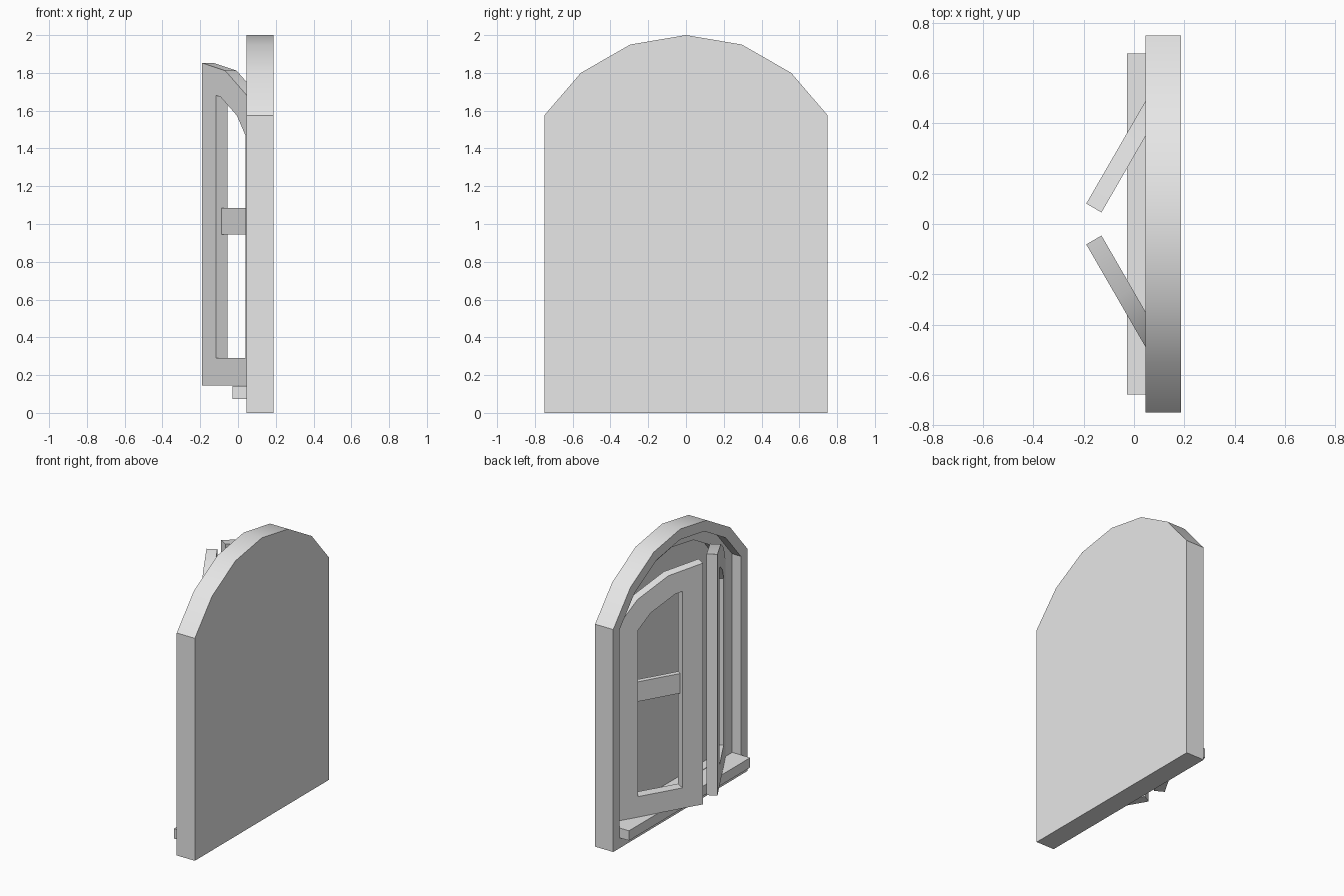
import bpy, bmesh
from math import radians
from mathutils import Vector

cube = bpy.data.objects.get("Cube")
if cube:
    bpy.data.objects.remove(cube, do_unlink=True)

grey = bpy.data.materials.new("plain grey")
grey.use_nodes = True
grey.diffuse_color = (0.8, 0.8, 0.8, 1)
grey.node_tree.nodes["Principled BSDF"].inputs["Base Color"].default_value = (0.8, 0.8, 0.8, 1)

FRONT, STEP, FLOOR, BACK = 0.045, 0.1125, 0.18, 0.187   # depths along x
LIP, REBATE = 0.0725, 0.145                             # insets from the outline
THICK, BORDER = 0.07, 0.145                             # shutter sizes


def inset(points, d):
    """Mitred inward offset of a counter-clockwise convex outline."""
    result = []
    for i, p in enumerate(points):
        a = (p - points[i - 1]).normalized()
        b = (points[(i + 1) % len(points)] - p).normalized()
        na, nb = Vector((-a.y, a.x)), Vector((-b.y, b.x))
        result.append(p + (na + nb) * d / (1 + na.dot(nb)))
    return result


def finish(name, bm):
    bmesh.ops.recalc_face_normals(bm, faces=bm.faces)
    mesh = bpy.data.meshes.new(name)
    bm.to_mesh(mesh)
    bm.free()
    mesh.materials.append(grey)
    mesh.shade_smooth()
    mesh.set_sharp_from_angle(angle=radians(30))
    obj = bpy.data.objects.new(name, mesh)
    bpy.context.collection.objects.link(obj)
    return obj


def loft(bm, sections, closed=False):
    """Skin a run of (outline, x) sections, capped or joined into a ring."""
    loops = [[bm.verts.new((x, p.x, p.y)) for p in pts] for pts, x in sections]
    pairs = list(zip(loops, loops[1:]))
    if closed:
        pairs.append((loops[-1], loops[0]))
    else:
        bm.faces.new(loops[0])
        bm.faces.new(loops[-1])
    for a, b in pairs:
        for i in range(len(a)):
            bm.faces.new((a[i - 1], a[i], b[i], b[i - 1]))


def box(bm, low, high):
    corners = [Vector((y, z)) for y, z in ((low[1], low[2]), (high[1], low[2]),
                                           (high[1], high[2]), (low[1], high[2]))]
    loft(bm, [(corners, low[0]), (corners, high[0])])


# Arched outline in y and z, mirrored about the middle
half = [(0.75, 0), (0.75, 1.575), (0.557, 1.8), (0.295, 1.95)]
outline = [Vector(p) for p in half + [(0, 2)] + [(-y, z) for y, z in reversed(half)]]
lip, rebate = inset(outline, LIP), inset(outline, REBATE)

# Stepped frame with closed back
bm = bmesh.new()
loft(bm, [(outline, BACK), (outline, FRONT), (lip, FRONT),
          (lip, STEP), (rebate, STEP), (rebate, FLOOR)])
finish("arched_frame", bm)

# Sill projecting from the frame
bm = bmesh.new()
box(bm, (-0.028, LIP - 0.75, LIP), (STEP, 0.75 - LIP, REBATE - 0.003))
finish("sill", bm)

# Two half-arch shutters, each swung open about its outer edge
hinge = 0.75 - REBATE
leaf = [Vector((0, REBATE))] + [p for p in rebate if p.x > -0.001]
opening = inset(leaf, BORDER)
for name, side in (("back_shutter", 1), ("front_shutter", -1)):
    def place(points):
        return [Vector(((p.x - hinge) * side, p.y)) for p in points]
    bm = bmesh.new()
    outer, inner = place(leaf), place(opening)
    loft(bm, [(outer, 0), (outer, THICK), (inner, THICK), (inner, 0)], closed=True)
    shutter = finish(name, bm)
    # Middle rail set back from the outer face
    bm = bmesh.new()
    ends = sorted(side * (y - hinge) for y in (BORDER, hinge - BORDER))
    box(bm, (THICK / 2, ends[0], 0.945), (THICK, ends[1], 1.085))
    rail = finish(name + "_rail", bm)
    for obj in (shutter, rail):
        obj.location = (STEP, side * hinge, 0)
        obj.rotation_euler.z = -side * radians(30)
